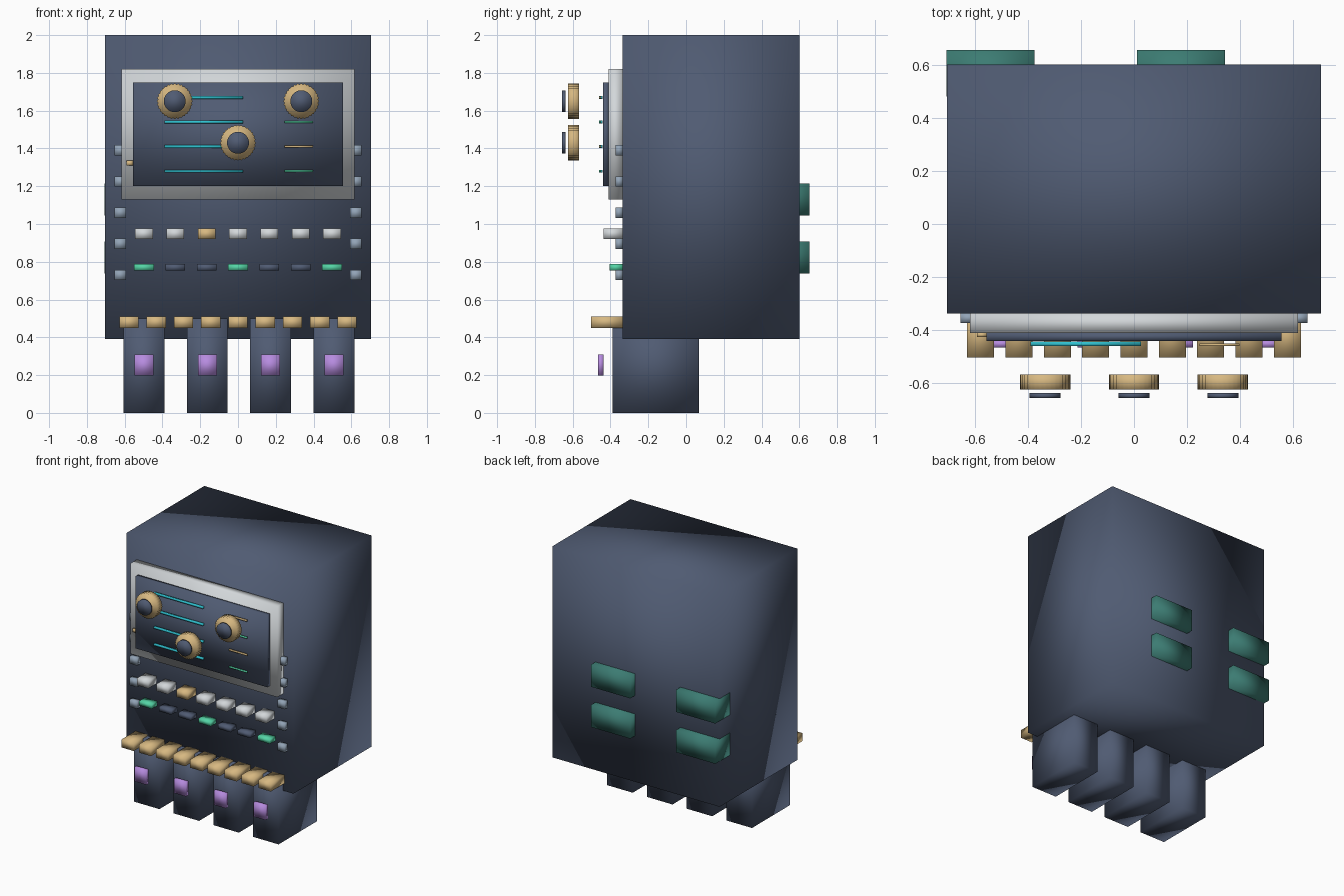
import bpy, bmesh, math
from mathutils import Matrix

cube = bpy.data.objects.get("Cube")
if cube:
    bpy.data.objects.remove(cube, do_unlink=True)


def material(name, r, g, b):
    m = bpy.data.materials.new(name)
    m.use_nodes = True
    m.diffuse_color = (r, g, b, 1)
    m.node_tree.nodes["Principled BSDF"].inputs["Base Color"].default_value = (r, g, b, 1)
    return m


slate = material("slate blue", 0.08, 0.105, 0.17)
silver = material("silver", 0.65, 0.68, 0.70)
gold = material("warm gold", 0.68, 0.48, 0.22)
cyan = material("cyan", 0.03, 0.55, 0.65)
green = material("mint green", 0.09, 0.66, 0.38)
violet = material("violet", 0.47, 0.26, 0.74)
teal = material("dark teal", 0.045, 0.20, 0.17)
steel = material("steel blue", 0.29, 0.37, 0.47)


def finish(name, bm, mat):
    bmesh.ops.recalc_face_normals(bm, faces=bm.faces)
    for f in bm.faces:
        f.smooth = True
    mesh = bpy.data.meshes.new(name)
    bm.to_mesh(mesh)
    bm.free()
    mesh.materials.append(mat)
    obj = bpy.data.objects.new(name, mesh)
    bpy.context.collection.objects.link(obj)
    return obj


def box(name, mat, xs, ys, zs):
    """Soft-shaded block between three (low, high) ranges."""
    bm = bmesh.new()
    bmesh.ops.create_cube(bm, size=1)
    for v in bm.verts:
        v.co = [r[0] if c < 0 else r[1] for c, r in zip(v.co, (xs, ys, zs))]
    return finish(name, bm, mat)


def block(name, mat, x, z, width, height, ys):
    """Block centred at x, z, running over a depth range."""
    return box(name, mat, (x - width / 2, x + width / 2), ys,
               (z - height / 2, z + height / 2))


def dial(name, mat, x, z, radius, ys, sides, notch=1.0):
    """Disc facing the front; notch < 1 pulls in every other rim point."""
    bm = bmesh.new()
    bmesh.ops.create_cone(bm, cap_ends=True, segments=sides, radius1=radius,
                          radius2=radius, depth=ys[1] - ys[0])
    step = 2 * math.pi / sides
    for v in bm.verts:
        if round(math.atan2(v.co.y, v.co.x) / step) % 2:
            v.co.x *= notch
            v.co.y *= notch
    bm.transform(Matrix.Translation((x, sum(ys) / 2, z)) @ Matrix.Rotation(math.pi / 2, 4, "X"))
    return finish(name, bm, mat)


FRONT = -0.337

# Cabinet
box("cabinet", slate, (-0.704, 0.704), (FRONT, 0.6), (0.39, 2.0))

# Display frame, screen and status light
box("display_frame", silver, (-0.618, 0.618), (-0.41, FRONT), (1.13, 1.82))
box("screen", slate, (-0.555, 0.555), (-0.44, -0.41), (1.2, 1.75))
block("status_light", gold, -0.573, 1.322, 0.036, 0.026, (-0.425, -0.41))

# Readout lines on the screen
for i, mat in enumerate((gold, green, gold, green)):
    z = 1.67 - 0.13 * i
    block("long_line", cyan, -0.182, z, 0.415, 0.014, (-0.46, -0.443))
    block("short_line", mat, 0.322, z, 0.15, 0.012, (-0.46, -0.45))

# Ridged knobs with dark caps
for x, z in ((-0.335, 1.65), (0.335, 1.65), (0, 1.43)):
    dial("knob", gold, x, z, 0.095, (-0.624, -0.566), 64, 0.94)
    dial("knob_cap", slate, x, z, 0.058, (-0.656, -0.637), 32)

# Studs along both edges
for side in (-1, 1):
    for i in range(5):
        block("stud", steel, side * 0.623, 0.73 + 0.165 * i, 0.062, 0.055, (-0.372, FRONT))

# Row of push buttons and row of lamps
for i in range(7):
    x = (i - 3) * 0.166
    block("button", gold if i == 2 else silver, x, 0.948, 0.094, 0.055, (-0.437, FRONT))
    block("lamp", slate if i % 3 else green, x, 0.77, 0.104, 0.034, (-0.404, FRONT))

# Row of keys
for i in range(9):
    block("key", gold, (i - 4) * 0.1444, 0.48, 0.102, 0.062, (-0.503, FRONT))

# Legs with front pads
for i in range(4):
    x = 0.005 + (i - 1.5) * 0.335
    block("leg", slate, x, 0.25, 0.216, 0.5, (-0.39, 0.07))
    block("leg_pad", violet, x, 0.253, 0.1, 0.11, (-0.465, -0.438))

# Rear pads
for x in (-0.54, 0.177):
    for z in (0.823, 1.13):
        block("rear_pad", teal, x, z, 0.332, 0.168, (0.48, 0.655))
